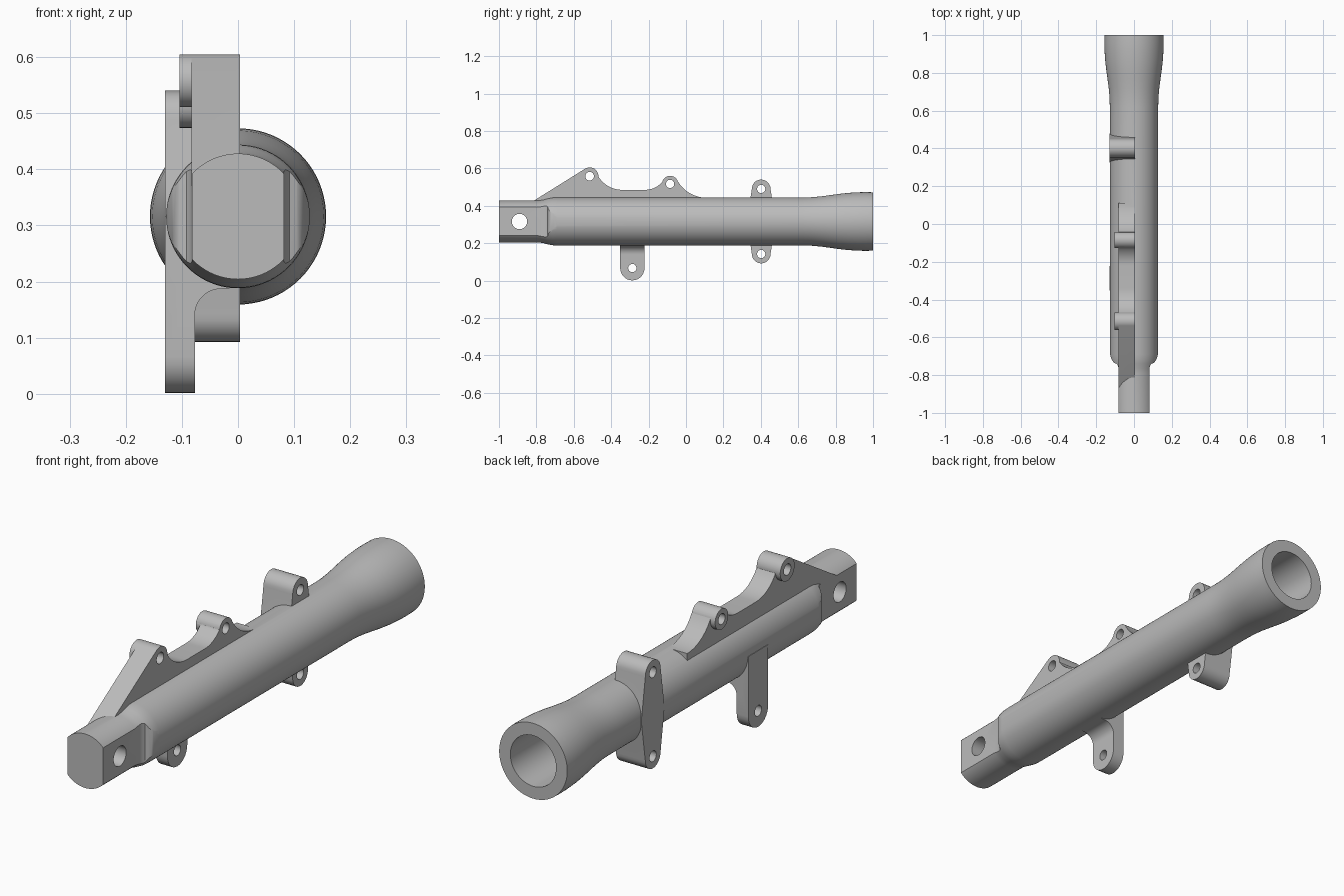
import bpy, bmesh, math

cube = bpy.data.objects.get("Cube")
if cube:
    bpy.data.objects.remove(cube, do_unlink=True)

AXIS_Z = 0.316

metal = bpy.data.materials.new("grey_metal")
metal.use_nodes = True
GREY = (0.5, 0.5, 0.5, 1)
metal.diffuse_color = GREY
metal.node_tree.nodes["Principled BSDF"].inputs["Base Color"].default_value = GREY


def finish(bm, name):
    bmesh.ops.recalc_face_normals(bm, faces=bm.faces)
    mesh = bpy.data.meshes.new(name)
    bm.to_mesh(mesh)
    bm.free()
    mesh.materials.append(metal)
    obj = bpy.data.objects.new(name, mesh)
    bpy.context.collection.objects.link(obj)
    return obj


def arc(cy, cz, r, start, end, n=14):
    angles = [math.radians(start + (end - start) * i / n) for i in range(n + 1)]
    return [(cy + r * math.cos(a), cz + r * math.sin(a)) for a in angles]


def prism(name, points, low, high, axis):
    """Extrude a closed outline along one axis."""
    place = {"x": lambda a, b, d: (d, a, b),
             "y": lambda a, b, d: (a, d, b),
             "z": lambda a, b, d: (a, b, d)}[axis]
    bm = bmesh.new()
    rings = [[bm.verts.new(place(a, b, d)) for a, b in points] for d in (low, high)]
    for ring in rings:
        bm.faces.new(ring)
    for i in range(len(points)):
        j = (i + 1) % len(points)
        bm.faces.new((rings[0][i], rings[0][j], rings[1][j], rings[1][i]))
    return finish(bm, name)


def pin(name, y, z, r, low, high):
    return prism(name, arc(y, z, r, 0, 360, 40)[:-1], low, high, "x")


def lathe(name, profile, n=80):
    """Closed solid turned around the tube axis from (y, radius) pairs."""
    bm = bmesh.new()
    rings = []
    for y, r in profile:
        rings.append([bm.verts.new((p[0], y, p[1]))
                      for p in arc(0, AXIS_Z, r, 0, 360, n)[:-1]])
    for a, b in zip(rings, rings[1:]):
        for i in range(n):
            j = (i + 1) % n
            bm.faces.new((a[i], a[j], b[j], b[i]))
    bm.faces.new(rings[0])
    bm.faces.new(rings[-1])
    return finish(bm, name)


def combine(base, other, operation):
    mod = base.modifiers.new("combine", "BOOLEAN")
    mod.operation = operation
    mod.solver = "EXACT"
    mod.object = other
    bpy.context.view_layer.objects.active = base
    bpy.ops.object.modifier_apply(modifier=mod.name)
    bpy.data.objects.remove(other, do_unlink=True)


# Turned tube with stepped tip and flared socket
tube = lathe("fork_tube", [
    (-1, .112), (-.79, .112), (-.765, .115), (-.74, .122), (-.715, .127), (-.69, .128),
    (.62, .128), (.67, .1295), (.72, .134), (.77, .1405), (.82, .1475),
    (.87, .153), (.92, .156), (.96, .157), (1, .156)])

# Flats on both sides of the tip, ending in a soft shoulder
flat = [(.082, -1.1), (.082, -.765), (.085, -.75), (.092, -.74), (.105, -.735),
        (.116, -.722), (.124, -.702), (.128, -.68), (.135, -.66), (.3, -.66), (.3, -1.1)]
for side in (1, -1):
    combine(tube, prism("flat_cutter", [(side * x, y) for x, y in flat], 0, .7, "z"),
            "DIFFERENCE")

# Upper fin with scalloped edge and two bosses
fin = [(-.87, .37), (-.87, .392)]
fin += arc(-.515, .558, .047, 122, 0)
fin += arc(-.34, .637, .152, 212.6, 270)
fin += arc(-.22, .609, .124, 270, 319)
fin += arc(-.085, .517, .043, 165, 17)
fin += arc(.11, .621, .178, 210.7, 270)
fin += [(.11, .37)]
combine(tube, prism("upper_fin", fin, -.0825, .004, "x"), "UNION")
for y, z, r in ((-.515, .558, .047), (-.085, .517, .043)):
    combine(tube, pin("fin_boss", y, z, r, -.104, .004), "UNION")

# Lower lug with a fillet running into the tube
lug = arc(-.287, .066, .065, 180, 360) + [(-.222, AXIS_Z), (-.352, AXIS_Z)]
combine(tube, prism("lower_lug", lug, -.13, -.077, "x"), "UNION")
web = arc(-.03, .14, .047, 180, 90) + [(0, .189), (0, .2), (-.1, .3), (-.1, .14)]
combine(tube, prism("lug_fillet", web, -.352, -.222, "y"), "UNION")

# Rear bracket: ears above and below, widest in the middle
bracket = arc(.402, .49, .05, 0, 180) + [(.326, AXIS_Z)]
bracket += arc(.402, .142, .05, 180, 360) + [(.478, AXIS_Z)]
combine(tube, prism("rear_bracket", bracket, -.13, .004, "x"), "UNION")

# Deep bore from the flared end
combine(tube, lathe("bore_cutter", [(-.6, .105), (1.1, .105)]), "DIFFERENCE")

# Cross holes
for y, z, r in ((-.89, AXIS_Z, .041), (-.515, .558, .023), (-.085, .517, .022),
                (-.287, .067, .022), (.402, .49, .022), (.402, .142, .022)):
    combine(tube, pin("hole_cutter", y, z, r, -.3, .3), "DIFFERENCE")

bpy.ops.object.select_all(action="DESELECT")
tube.select_set(True)
bpy.context.view_layer.objects.active = tube
bpy.ops.object.shade_smooth_by_angle(angle=math.radians(30))
